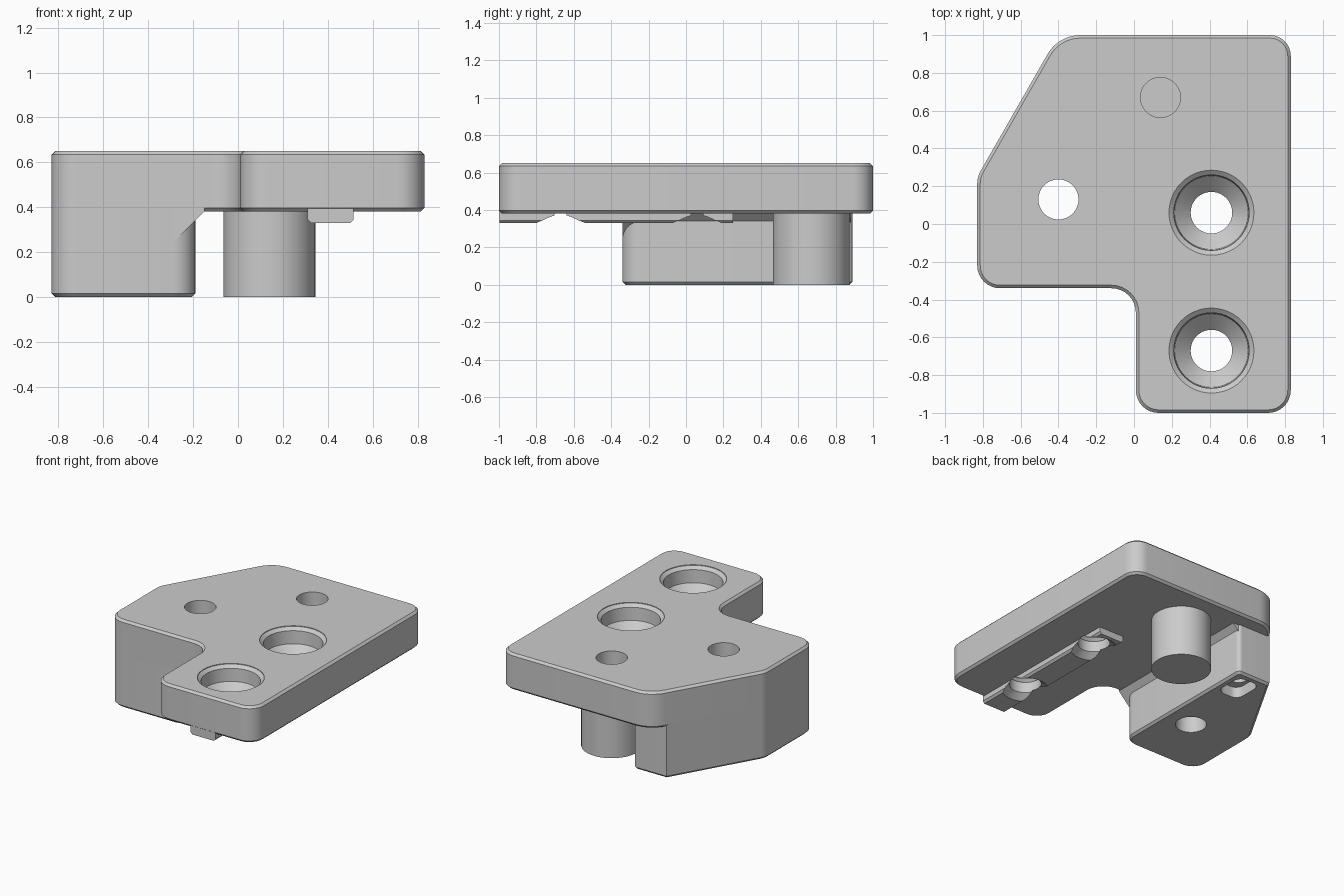
import bpy, bmesh, math
from mathutils import Vector

cube = bpy.data.objects.get("Cube")
if cube:
    bpy.data.objects.remove(cube, do_unlink=True)

grey = bpy.data.materials.new("plain_grey")
grey.use_nodes = True
grey.diffuse_color = (0.6, 0.6, 0.6, 1)
grey.node_tree.nodes["Principled BSDF"].inputs["Base Color"].default_value = grey.diffuse_color


def make_object(name, bm):
    bmesh.ops.recalc_face_normals(bm, faces=bm.faces)
    mesh = bpy.data.meshes.new(name)
    bm.to_mesh(mesh)
    bm.free()
    mesh.materials.append(grey)
    obj = bpy.data.objects.new(name, mesh)
    bpy.context.collection.objects.link(obj)
    return obj


def rounded(corners, steps=8):
    """Turn (x, y, radius) corners into an outline with arcs."""
    out = []
    for i, (x, y, r) in enumerate(corners):
        p = Vector((x, y))
        if r == 0:
            out.append(p)
            continue
        a = (Vector(corners[i - 1][:2]) - p).normalized()
        b = (Vector(corners[(i + 1) % len(corners)][:2]) - p).normalized()
        half = a.angle(b) / 2
        centre = p + (a + b).normalized() * (r / math.sin(half))
        start = (p + a * (r / math.tan(half)) - centre).normalized()
        end = (p + b * (r / math.tan(half)) - centre).normalized()
        for k in range(steps + 1):
            t = k / steps
            out.append(centre + start.slerp(end, t).normalized() * r)
    return out


def prism(name, outline, lo, hi, axis="z", chamfer=0, rims=()):
    """Extrude an outline along z, or an (x, z) outline along y."""
    bm = bmesh.new()
    place = (lambda p, h: (p[0], p[1], h)) if axis == "z" else (lambda p, h: (p[0], h, p[1]))
    face = bm.faces.new([bm.verts.new(place(p, lo)) for p in outline])
    top = bmesh.ops.extrude_face_region(bm, geom=[face])
    shift = Vector(place((0, 0), hi - lo))
    bmesh.ops.translate(bm, vec=shift, verts=[g for g in top["geom"] if isinstance(g, bmesh.types.BMVert)])
    bmesh.ops.recalc_face_normals(bm, faces=bm.faces)
    if chamfer:
        edges = [e for e in bm.edges
                 if any(all(abs(v.co.z - z) < 1e-5 for v in e.verts) for z in rims)]
        bmesh.ops.bevel(bm, geom=edges, offset=chamfer, segments=1, affect="EDGES")
    return make_object(name, bm)


def turned(name, x, y, profile, sides=48):
    """Solid of revolution from (radius, z) points, bottom to top."""
    bm = bmesh.new()
    rings = []
    for r, z in profile:
        angles = [math.tau * k / sides for k in range(sides)]
        rings.append([bm.verts.new((x + r * math.cos(a), y + r * math.sin(a), z)) for a in angles])
    for low, up in zip(rings, rings[1:]):
        for k in range(sides):
            n = (k + 1) % sides
            bm.faces.new((low[k], low[n], up[n], up[k]))
    bm.faces.new(rings[0])
    bm.faces.new(rings[-1])
    return make_object(name, bm)


TOP, UNDER = 0.65, 0.38

# Top plate with rounded corners and chamfered rims
plate = prism("top_plate", rounded([
    (0.83, -1, 0.12), (0.83, 1, 0.11), (-0.4, 1, 0.2), (-0.83, 0.25, 0.14),
    (-0.83, -0.34, 0.12), (0.01, -0.34, 0.13), (0.01, -1, 0.12)]),
    UNDER, TOP, chamfer=0.016, rims=(UNDER, TOP))

# Deep side block, flush with the plate edge
block = prism("side_block", rounded([
    (-0.19, -0.34, 0.1), (-0.19, 0.89, 0.03), (-0.463, 0.89, 0),
    (-0.83, 0.25, 0.14), (-0.83, -0.34, 0.12)]),
    0, 0.5, chamfer=0.016, rims=(0,))

# Sloped support between block and plate
gusset = prism("block_gusset", [(-0.29, 0.24), (-0.15, UNDER), (-0.15, 0.45), (-0.29, 0.45)],
               -0.34, 0.88, axis="y")

# Locating rail under the plate
rail = prism("locating_rail", [(0.31, 0.45), (0.31, 0.345), (0.325, 0.33),
                               (0.5, 0.33), (0.515, 0.345), (0.515, 0.45)],
             -0.998, 0.25, axis="y")

# Round pin under the plate
pin = turned("locating_pin", 0.14, 0.67, [(0.205, 0), (0.205, 0.5)])

# Cutters: screw seats, bores and the pocket
seat_profile = [(0.172, 0.32), (0.11, 0.37), (0.11, 0.45), (0.195, 0.53),
                (0.2, 0.625), (0.225, 0.645), (0.225, 0.7)]
seats = [turned("screw_seat_cutter", 0.41, y, seat_profile) for y in (0.06, -0.67)]
bore = turned("bore_cutter", -0.4, 0.13, [(0.106, -0.1), (0.106, 0.8)])
blind = turned("blind_bore_cutter", 0.14, 0.67, [(0.106, 0.15), (0.106, 0.8)])
pocket = prism("pocket_cutter", rounded([
    (-0.24, 0.6, 0.06), (-0.24, 0.84, 0.06), (-0.42, 0.84, 0.06), (-0.42, 0.6, 0.06)]), -0.1, 0.08)
pocket_hole = turned("pocket_hole_cutter", -0.33, 0.72, [(0.06, 0.05), (0.06, 0.25)])

cuts = {plate: seats + [bore, blind], block: [bore, pocket, pocket_hole],
        rail: seats, pin: [blind], gusset: []}
for part, cutters in cuts.items():
    bpy.ops.object.select_all(action="DESELECT")
    part.select_set(True)
    bpy.context.view_layer.objects.active = part
    for cutter in cutters:
        mod = part.modifiers.new("cut", "BOOLEAN")
        mod.operation = "DIFFERENCE"
        mod.solver = "EXACT"
        mod.object = cutter
        bpy.ops.object.modifier_apply(modifier=mod.name)
    bpy.ops.object.shade_smooth_by_angle(angle=math.radians(30))

for cutter in seats + [bore, blind, pocket, pocket_hole]:
    bpy.data.objects.remove(cutter, do_unlink=True)
